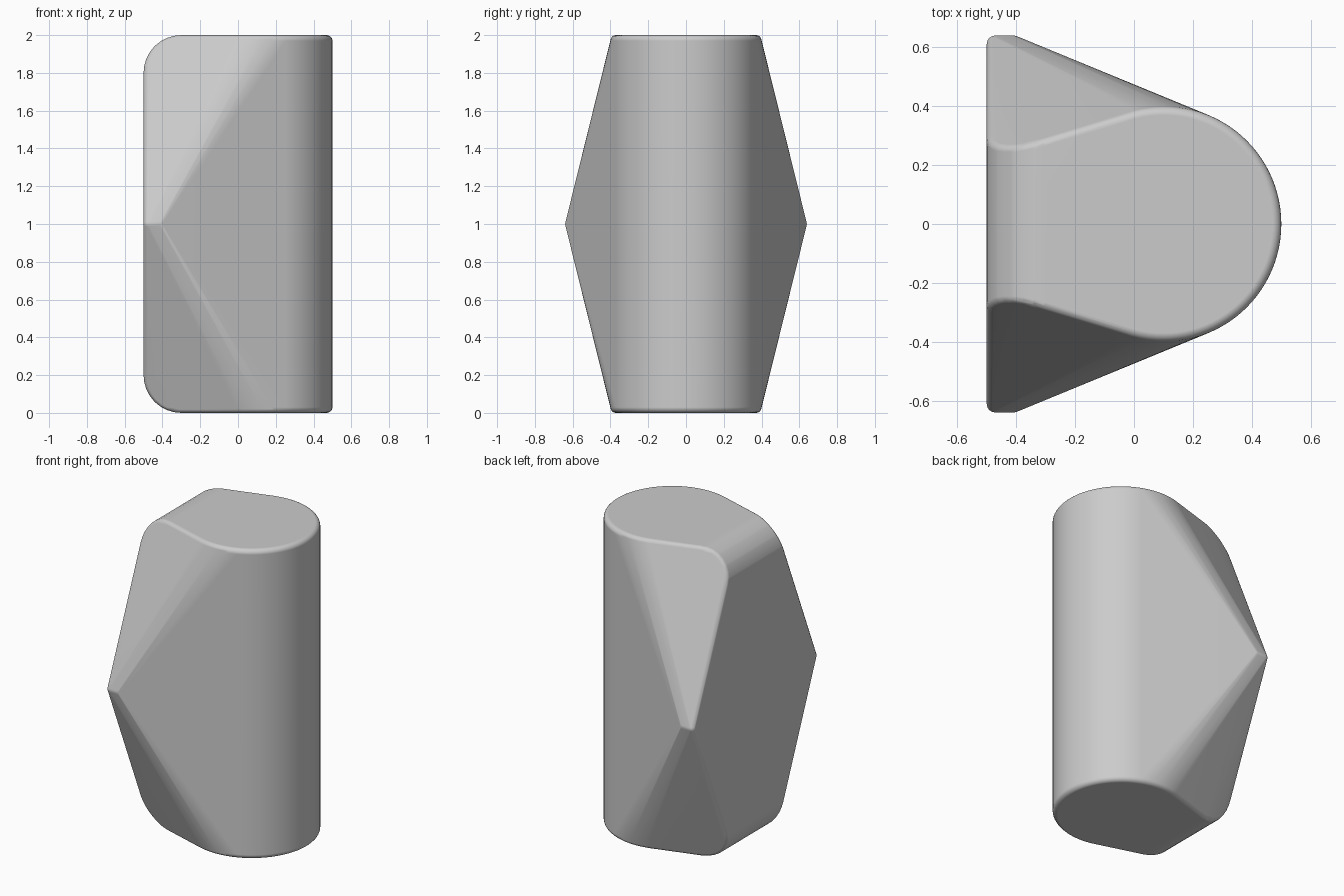
import bpy
import bmesh
from math import sin, cos, pi, radians
from mathutils import Vector

cube = bpy.data.objects.get("Cube")
if cube:
    bpy.data.objects.remove(cube)

EDGE = 0.03            # soft edge radius
RADIUS = 0.4           # round front column
CENTRE_X = 0.1
CORNER = 0.2           # large rounding along the back top and bottom


def ball(p):
    """Points of a small sphere, which round off a corner of the hull."""
    pts = [p + Vector((0, 0, s * EDGE)) for s in (-1, 1)]
    for i in range(1, 8):
        lat = -pi / 2 + pi * i / 8
        for j in range(16):
            lon = 2 * pi * j / 16
            pts.append(p + EDGE * Vector((cos(lat) * cos(lon), cos(lat) * sin(lon), sin(lat))))
    return pts


def side_y(x, up):
    """Half width of the sloping side facet, at a height above the middle."""
    return 0.186 + 0.338 * (x + 0.5) + 0.4 * (1 - up)


points = []
for end in (-1, 1):
    # round column with softened rims
    for i in range(96):
        a = 2 * pi * i / 96
        for k in range(6):
            t = pi / 2 * k / 5
            r = RADIUS - EDGE + EDGE * cos(t)
            points.append(Vector((CENTRE_X + r * cos(a), r * sin(a),
                                  1 + end * (1 - EDGE + EDGE * sin(t)))))
    # rounded back corners
    for side in (-1, 1):
        for k in range(9):
            t = pi / 2 * k / 8
            x = -0.5 + CORNER - (CORNER - EDGE) * sin(t)
            up = 1 - CORNER + (CORNER - EDGE) * cos(t)
            points += ball(Vector((x, side * side_y(x, up), 1 + end * up)))
# side peaks at mid height
for side in (-1, 1):
    for x in (-0.47, -0.41):
        points += ball(Vector((x, side * 0.61, 1)))

# wrap everything in one convex skin
bm = bmesh.new()
for p in points:
    bm.verts.new(p)
hull = bmesh.ops.convex_hull(bm, input=bm.verts)
loose = {g for g in hull["geom_interior"] + hull["geom_unused"] if isinstance(g, bmesh.types.BMVert)}
bmesh.ops.delete(bm, geom=list(loose), context='VERTS')
bmesh.ops.remove_doubles(bm, verts=bm.verts, dist=0.0005)
bmesh.ops.dissolve_limit(bm, angle_limit=radians(0.5), verts=bm.verts, edges=bm.edges)
bmesh.ops.recalc_face_normals(bm, faces=bm.faces)

mesh = bpy.data.meshes.new("faceted_body")
bm.to_mesh(mesh)
bm.free()
body = bpy.data.objects.new("faceted_body", mesh)
bpy.context.collection.objects.link(body)

# plain grey
grey = bpy.data.materials.new("plain_grey")
grey.use_nodes = True
colour = (0.6, 0.6, 0.6, 1)
grey.diffuse_color = colour
grey.node_tree.nodes["Principled BSDF"].inputs["Base Color"].default_value = colour
mesh.materials.append(grey)

# smooth shading that keeps the large facets flat
bpy.context.view_layer.objects.active = body
body.select_set(True)
bpy.ops.object.shade_smooth_by_angle(angle=radians(30))
weighted = body.modifiers.new("flat_facets", 'WEIGHTED_NORMAL')
weighted.keep_sharp = True
